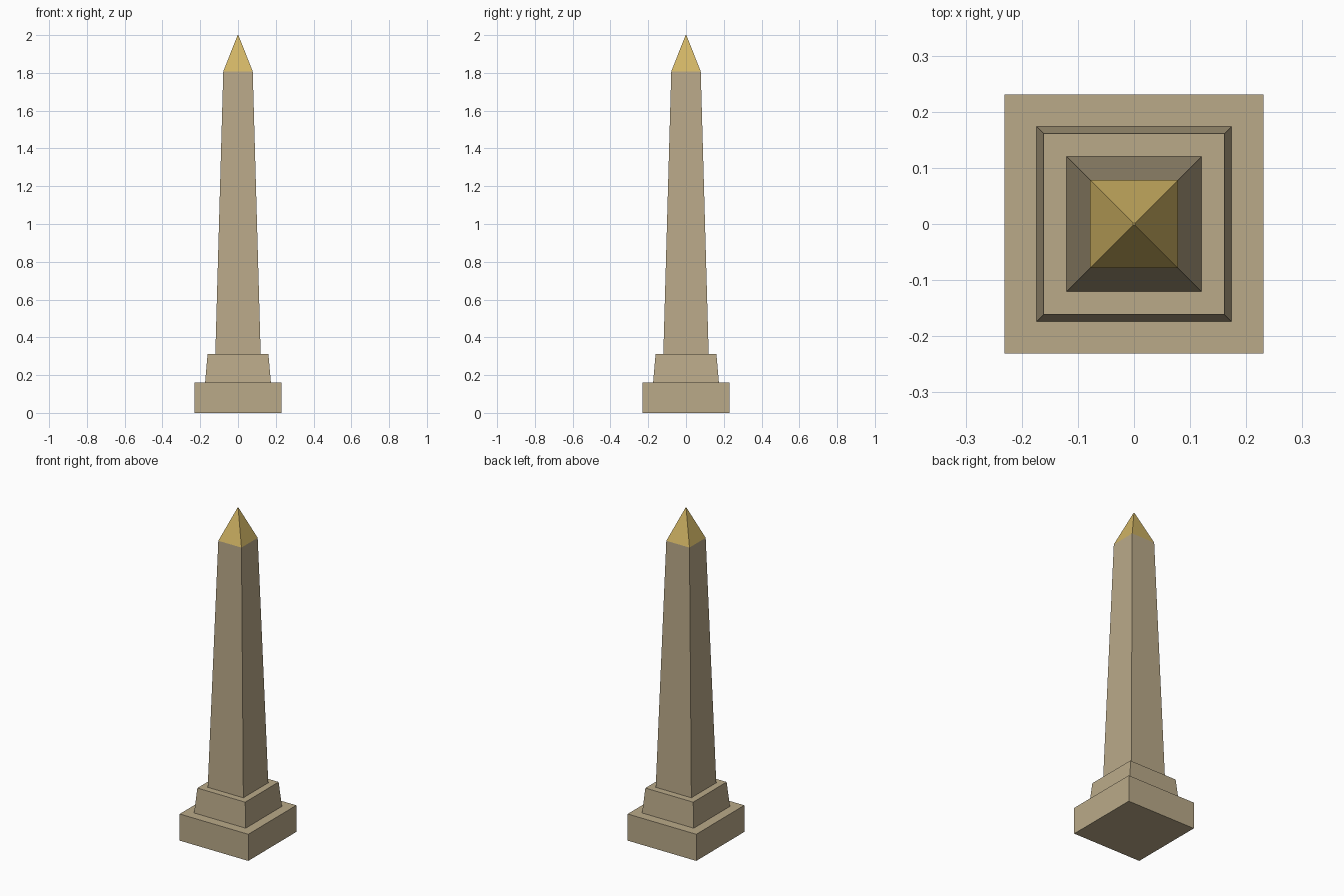
import bpy
import bmesh

if "Cube" in bpy.data.objects:
    bpy.data.objects.remove(bpy.data.objects["Cube"])


def make_material(name, rgb):
    mat = bpy.data.materials.new(name)
    mat.diffuse_color = (*rgb, 1.0)
    mat.use_nodes = True
    mat.node_tree.nodes["Principled BSDF"].inputs["Base Color"].default_value = mat.diffuse_color
    return mat


def tapered_block(name, z0, z1, half0, half1, mat):
    """Square block whose half-width runs from half0 at z0 to half1 at z1."""
    bm = bmesh.new()
    bmesh.ops.create_cube(bm, size=2.0)
    for v in bm.verts:
        top = v.co.z > 0
        half = half1 if top else half0
        v.co = (v.co.x * half, v.co.y * half, z1 if top else z0)
    mesh = bpy.data.meshes.new(name)
    bm.to_mesh(mesh)
    bm.free()
    mesh.materials.append(mat)
    obj = bpy.data.objects.new(name, mesh)
    bpy.context.collection.objects.link(obj)
    return obj


stone = make_material("sandstone", (0.49, 0.40, 0.25))
gold = make_material("gold", (0.64, 0.46, 0.13))

# Stepped base
tapered_block("base_slab", 0.0, 0.162, 0.231, 0.231, stone)
tapered_block("pedestal", 0.162, 0.312, 0.174, 0.161, stone)

# Tapering shaft and its pointed cap
tapered_block("shaft", 0.312, 1.808, 0.12, 0.078, stone)
tapered_block("pyramid_cap", 1.808, 2.0, 0.078, 0.002, gold)
